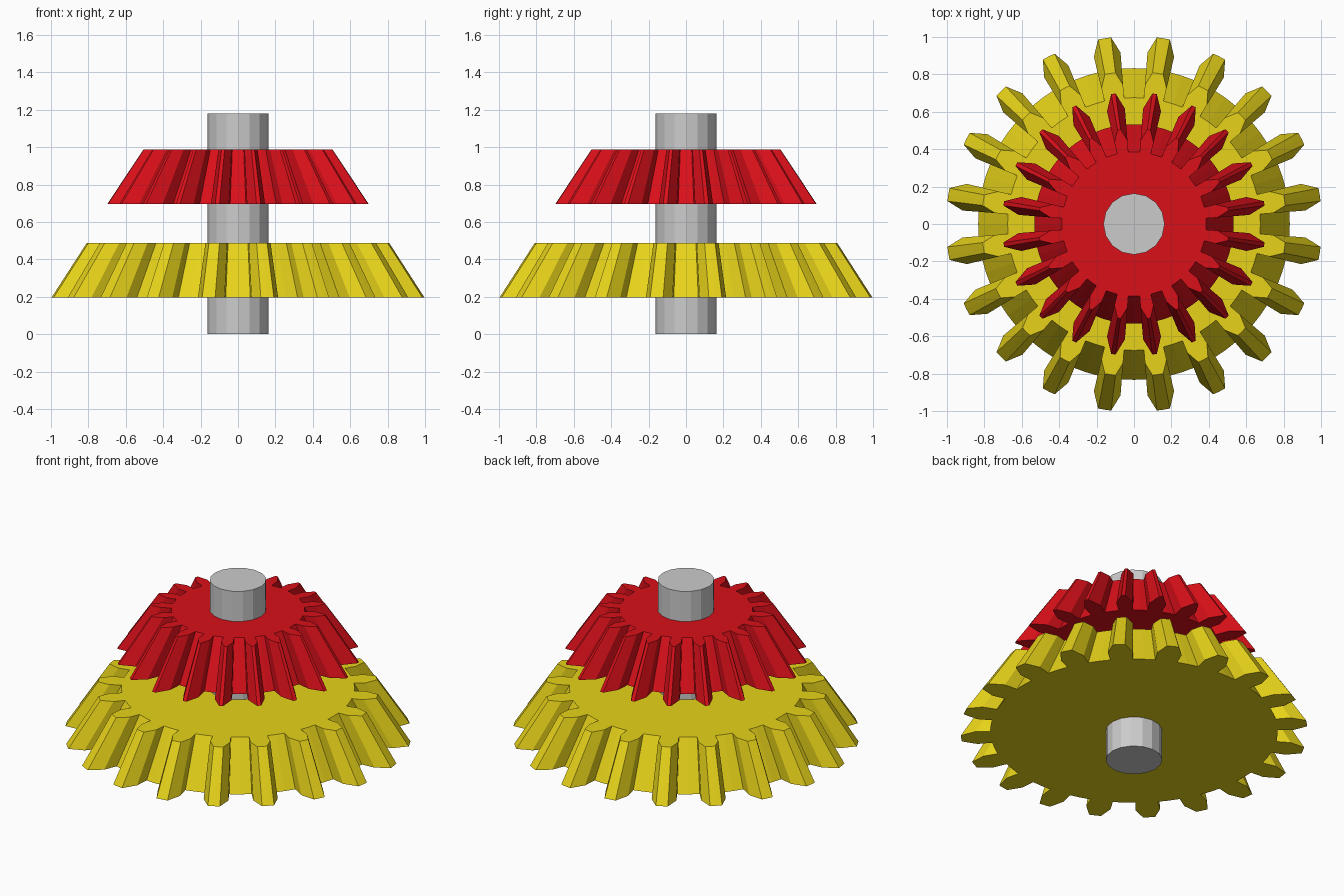
import bpy, bmesh
from math import pi, cos, sin, tan, atan, radians

if "Cube" in bpy.data.objects:
    bpy.data.objects.remove(bpy.data.objects["Cube"])

TEETH = 20


def profile(bm, pitch, add, ded, z, scale):
    """One closed gear outline; every tooth narrows above the pitch circle."""
    step = 2 * pi / TEETH
    q = step / 4
    tip = pitch + add
    p = atan(add * tan(radians(27)) / tip)
    shape = [(0, pitch - ded), (q, pitch - ded), (q, pitch), (q + p, tip),
             (2 * q, tip), (3 * q - p, tip), (3 * q, pitch), (3 * q, pitch - ded)]
    return [bm.verts.new((r * scale * cos(i * step + a), r * scale * sin(i * step + a), z))
            for i in range(TEETH) for a, r in shape]


def bevel_gear(name, tip, z0, z1, tip_top, color):
    add = ded = 0.086
    bm = bmesh.new()
    low = profile(bm, tip - add, add, ded, z0, 1)
    high = profile(bm, tip - add, add, ded, z1, tip_top / tip)
    n = len(low)
    for i in range(n):
        j = (i + 1) % n
        bm.faces.new((low[i], low[j], high[j], high[i]))
    # Caps: one disc plus a small face per tooth
    for ring in (low, high):
        disc = []
        for i in range(0, n, 8):
            bm.faces.new(ring[i + 1:i + 8])
            disc += [ring[i], ring[i + 1], ring[i + 7]]
        bm.faces.new(disc)
    bmesh.ops.recalc_face_normals(bm, faces=bm.faces)
    mesh = bpy.data.meshes.new(name)
    bm.to_mesh(mesh)
    bm.free()
    mat = bpy.data.materials.new(name + "_paint")
    mat.diffuse_color = color
    mat.use_nodes = True
    mat.node_tree.nodes["Principled BSDF"].inputs["Base Color"].default_value = mat.diffuse_color
    mesh.materials.append(mat)
    obj = bpy.data.objects.new(name, mesh)
    bpy.context.collection.objects.link(obj)


# Two bevel gears
bevel_gear("large_gear", 1.005, 0.195, 0.487, 0.815, (0.8, 0.65, 0.01, 1))
bevel_gear("small_gear", 0.705, 0.697, 0.988, 0.51, (0.7, 0.005, 0.01, 1))

# Shaft
bpy.ops.mesh.primitive_cylinder_add(vertices=16, radius=0.164, depth=1.18, location=(0, 0, 0.59))
bpy.context.object.name = "shaft"
